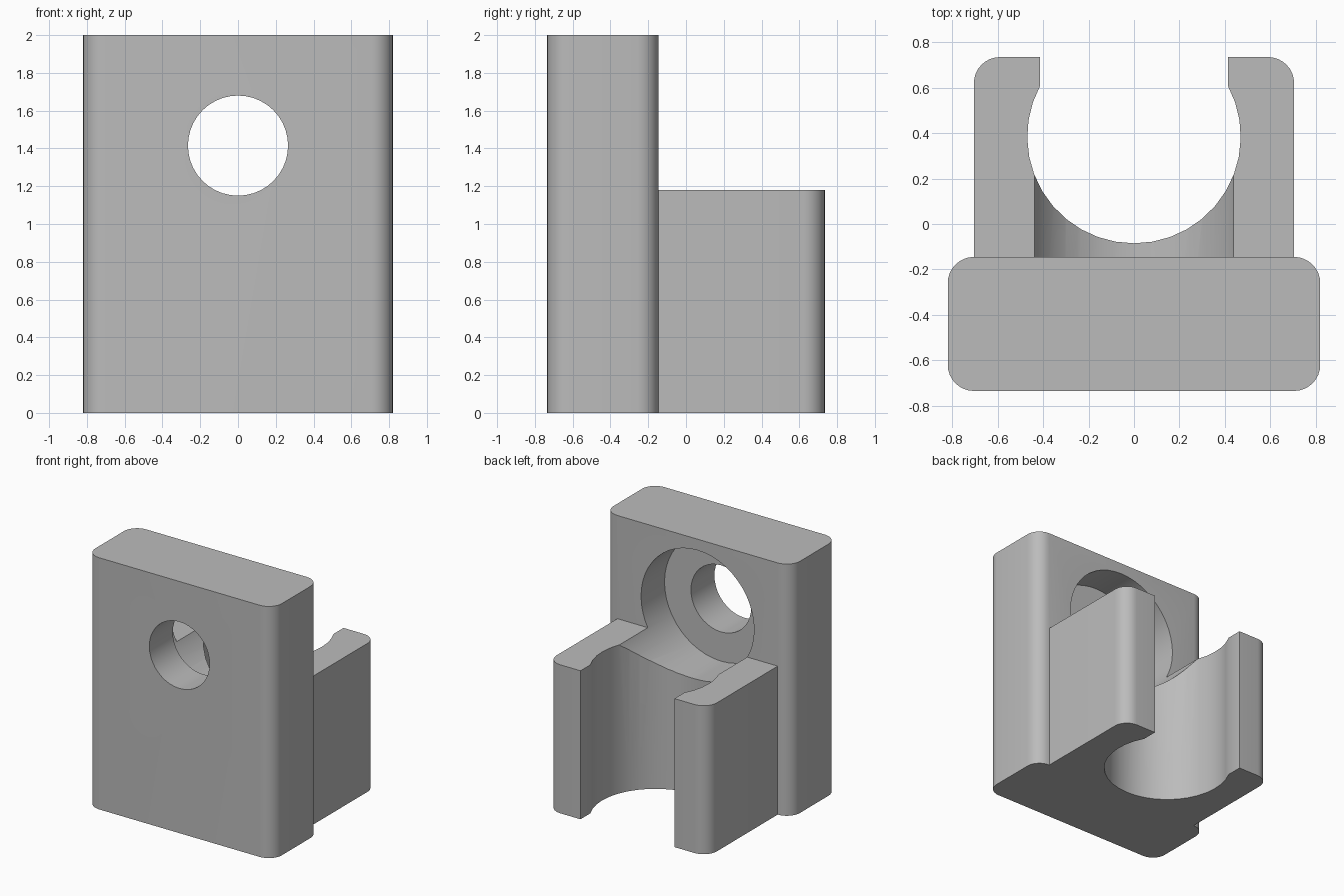
import bpy, bmesh
from math import sin, cos, pi, radians, asin
from mathutils import Matrix

cube = bpy.data.objects.get("Cube")
if cube:
    bpy.data.objects.remove(cube, do_unlink=True)

grey = bpy.data.materials.new("plain grey")
grey.use_nodes = True
colour = (0.5, 0.5, 0.5, 1)
grey.diffuse_color = colour
grey.node_tree.nodes["Principled BSDF"].inputs["Base Color"].default_value = colour


def arc(cx, cy, r, start, end, steps):
    """Points on an arc, angles in radians."""
    angles = [start + (end - start) * i / steps for i in range(steps + 1)]
    return [(cx + r * cos(a), cy + r * sin(a)) for a in angles]


def make_object(name, bm):
    bmesh.ops.recalc_face_normals(bm, faces=bm.faces)
    mesh = bpy.data.meshes.new(name)
    bm.to_mesh(mesh)
    bm.free()
    mesh.materials.append(grey)
    obj = bpy.data.objects.new(name, mesh)
    bpy.context.collection.objects.link(obj)
    return obj


def extrude_profile(name, points, height):
    bm = bmesh.new()
    face = bm.faces.new([bm.verts.new((x, y, 0)) for x, y in points])
    top = bmesh.ops.extrude_face_region(bm, geom=[face])["geom"]
    verts = [v for v in top if isinstance(v, bmesh.types.BMVert)]
    bmesh.ops.translate(bm, verts=verts, vec=(0, 0, height))
    return make_object(name, bm)


def cutter_along_y(name, radius, y0, y1, z, sides):
    bm = bmesh.new()
    place = Matrix.Translation((0, (y0 + y1) / 2, z)) @ Matrix.Rotation(pi / 2, 4, "X")
    bmesh.ops.create_cone(bm, cap_ends=True, segments=sides, radius1=radius,
                          radius2=radius, depth=y1 - y0, matrix=place)
    obj = make_object(name, bm)
    obj.hide_render = True
    return obj


# Dimensions
half_w, front, plate_back, height = 0.82, -0.735, -0.145, 2.0
clip_w, clip_back, clip_h = 0.705, 0.735, 1.18
bore_y, bore_r, slot_w = 0.385, 0.47, 0.413
corner, hole_z = 0.115, 1.415

# Back plate with rounded vertical corners
outline = []
for k, (sx, sy) in enumerate([(1, 1), (-1, 1), (-1, -1), (1, -1)]):
    cy = plate_back - corner if sy > 0 else front + corner
    outline += arc(sx * (half_w - corner), cy, corner, k * pi / 2, (k + 1) * pi / 2, 8)
bracket = extrude_profile("mounting_bracket", outline, height)

# Open pipe clip: rounded arms, entry slot and round bore in one profile
root = plate_back - 0.1
lip = pi / 2 - asin(slot_w / bore_r)
profile = [(clip_w, root)]
profile += arc(clip_w - corner, clip_back - corner, corner, 0, pi / 2, 8)
profile += [(slot_w, clip_back)]
profile += arc(0, bore_y, bore_r, lip, -pi - lip, 24)
profile += [(-slot_w, clip_back)]
profile += arc(corner - clip_w, clip_back - corner, corner, pi / 2, pi, 8)
profile += [(-clip_w, root)]
clip = extrude_profile("pipe_clip", profile, clip_h)

# Screw hole and its wide counterbore, which also grooves the clip
recess = cutter_along_y("counterbore_cutter", 0.497, -0.44, bore_y, hole_z, 48)
hole = cutter_along_y("screw_hole_cutter", 0.265, -1, 0, hole_z, 40)

# Join and cut, then bake the result
for tool, operation in ((clip, "UNION"), (recess, "DIFFERENCE"), (hole, "DIFFERENCE")):
    mod = bracket.modifiers.new(tool.name, "BOOLEAN")
    mod.object, mod.operation, mod.solver = tool, operation, "EXACT"
depsgraph = bpy.context.evaluated_depsgraph_get()
baked = bpy.data.meshes.new_from_object(bracket.evaluated_get(depsgraph))
bracket.modifiers.clear()
bracket.data = baked
for tool in (clip, recess, hole):
    bpy.data.objects.remove(tool, do_unlink=True)

# Smooth curved walls, crisp edges
for obj in bpy.context.selected_objects:
    obj.select_set(False)
bracket.select_set(True)
bpy.context.view_layer.objects.active = bracket
bpy.ops.object.shade_smooth_by_angle(angle=radians(24))
